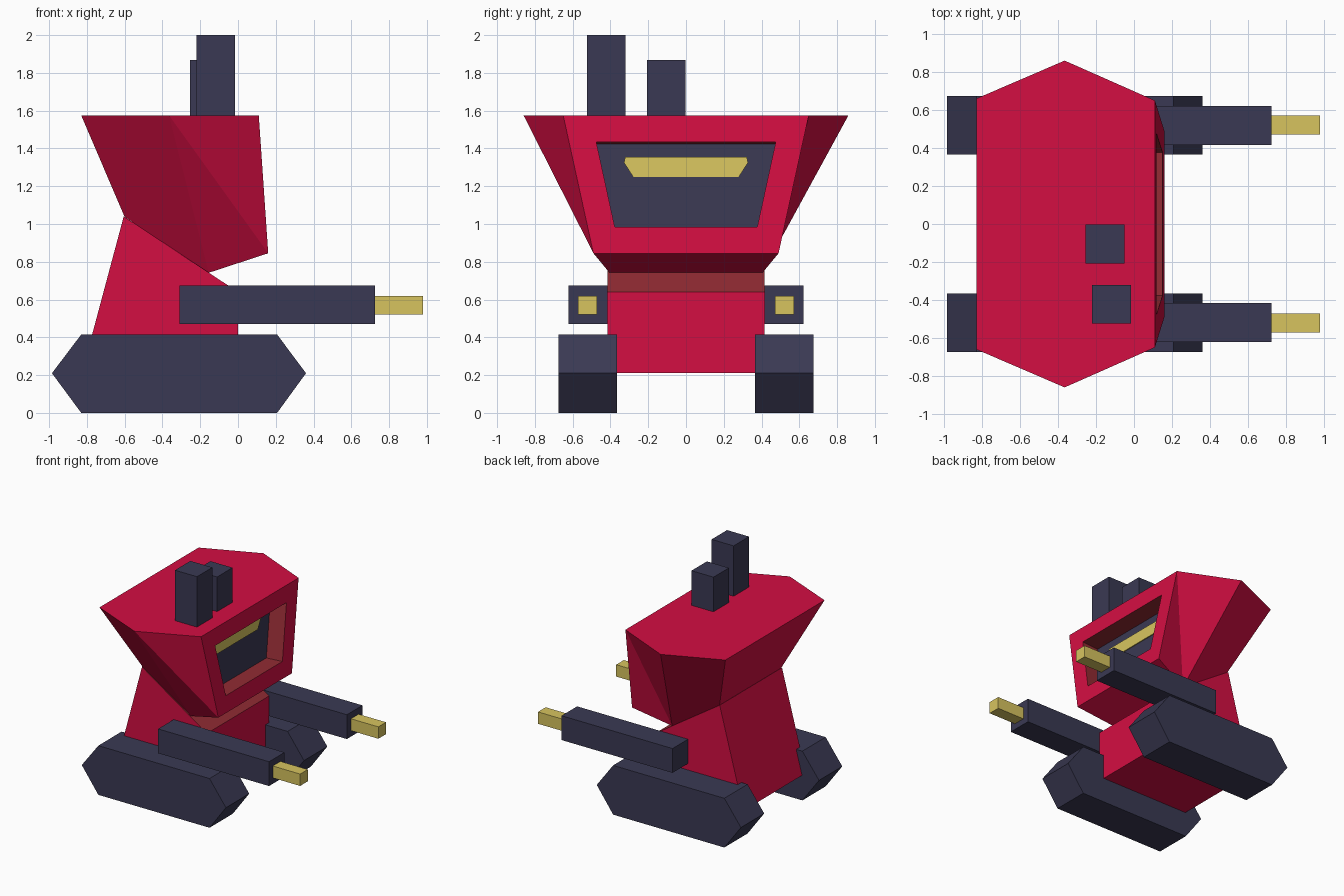
import bpy, bmesh

if "Cube" in bpy.data.objects:
    bpy.data.objects.remove(bpy.data.objects["Cube"])


def material(name, r, g, b):
    lin = [((c / 255 + 0.055) / 1.055) ** 2.4 if c > 10 else c / 255 / 12.92 for c in (r, g, b)]
    m = bpy.data.materials.new(name)
    m.diffuse_color = (*lin, 1)
    m.use_nodes = True
    m.node_tree.nodes["Principled BSDF"].inputs["Base Color"].default_value = m.diffuse_color
    return m


CRIMSON = material("crimson", 212, 14, 66)
NAVY = material("dark_navy", 58, 57, 83)
GOLD = material("gold", 215, 196, 95)
BROWN = material("brown_red", 148, 44, 52)


def finish(name, bm, *mats):
    bmesh.ops.recalc_face_normals(bm, faces=bm.faces[:])
    me = bpy.data.meshes.new(name)
    bm.to_mesh(me)
    bm.free()
    for m in mats:
        me.materials.append(m)
    ob = bpy.data.objects.new(name, me)
    bpy.context.collection.objects.link(ob)
    return ob


def prism(points, offset):
    """Extrude a polygon of 3D points along an offset."""
    bm = bmesh.new()
    f = bm.faces.new([bm.verts.new(p) for p in points])
    ext = bmesh.ops.extrude_face_region(bm, geom=[f], use_keep_orig=True)
    bmesh.ops.translate(bm, vec=offset, verts=[g for g in ext["geom"] if isinstance(g, bmesh.types.BMVert)])
    bmesh.ops.recalc_face_normals(bm, faces=bm.faces[:])
    return bm


def side_profile(name, pts, y0, y1, *mats):
    bm = prism([(x, y0, z) for x, z in pts], (0, y1 - y0, 0))
    return finish(name, bm, *mats)


def box(name, x, y, z, mat):
    pts = [(x[0], z[0]), (x[1], z[0]), (x[1], z[1]), (x[0], z[1])]
    return side_profile(name, pts, y[0], y[1], mat)


# Tracks, arms and gun tips on both sides
TRACK = [(-0.985, 0.21), (-0.83, 0.415), (0.207, 0.415), (0.36, 0.21), (0.207, 0), (-0.83, 0)]
for side, s in (("right", -1), ("left", 1)):
    side_profile(side + "_track", TRACK, s * 0.365, s * 0.675, NAVY)
    box(side + "_arm", (-0.31, 0.725), (s * 0.415, s * 0.622), (0.47, 0.675), NAVY)
    box(side + "_gun_tip", (0.725, 0.98), (s * 0.47, s * 0.572), (0.52, 0.62), GOLD)

# Body wedge with a brown sloped top
body = side_profile("body", [(-0.827, 0.21), (0, 0.21), (0, 0.64), (-0.605, 1.04)],
                    -0.415, 0.415, CRIMSON, BROWN)
for p in body.data.polygons:
    if p.normal.z > 0.5:
        p.material_index = 1

# Head: flared six-sided block with a recessed window in its front
DEPTH = 0.15
TILT = 0.0685


def front(y, z, depth=0.0):
    """Point on the tilted front plane, pushed in by depth."""
    return (0.11 + (1.575 - z) * TILT - depth, y, z - depth * TILT)


bm = bmesh.new()


def pair(x, y, z):
    return [bm.verts.new((x, s * y, z)) for s in (-1, 1)]


back_top, mid_top = pair(-0.83, 0.66, 1.575), pair(-0.365, 0.86, 1.575)
back_low, mid_low = pair(-0.6, 0.41, 1.037), pair(-0.155, 0.405, 0.742)
front_top, front_low = pair(*front(0.65, 1.575)), pair(*front(0.49, 0.845))
WINDOW = [(-0.475, 1.435), (0.475, 1.435), (0.377, 0.985), (-0.377, 0.985)]
rim = [bm.verts.new(front(y, z)) for y, z in WINDOW]
inner = [bm.verts.new(front(y, z, DEPTH)) for y, z in WINDOW]
outer = [front_top[0], front_top[1], front_low[1], front_low[0]]

bm.faces.new([back_top[0], mid_top[0], front_top[0], front_top[1], mid_top[1], back_top[1]])
for a, b in ((back_top, back_low), (back_low, mid_low), (mid_low, front_low)):
    bm.faces.new([a[0], a[1], b[1], b[0]])
for i in (0, 1):
    bm.faces.new([back_top[i], mid_top[i], mid_low[i], back_low[i]])
# the bent side panels fold along opposite diagonals
bm.faces.new([mid_top[0], front_top[0], front_low[0]])
bm.faces.new([mid_top[0], front_low[0], mid_low[0]])
bm.faces.new([mid_top[1], front_top[1], mid_low[1]])
bm.faces.new([front_top[1], front_low[1], mid_low[1]])
for i in range(4):
    j = (i + 1) % 4
    bm.faces.new([outer[i], outer[j], rim[j], rim[i]])
    bm.faces.new([rim[i], rim[j], inner[j], inner[i]]).material_index = 1
bm.faces.new(inner).material_index = 2
finish("head", bm, CRIMSON, BROWN, NAVY)

# Visor strip on the window's back panel
VISOR = [(-0.322, 1.365), (0.322, 1.365), (0.328, 1.335), (0.28, 1.26), (-0.28, 1.26), (-0.328, 1.335)]
bm = prism([front(y, z, DEPTH) for y, z in VISOR], (0.008, 0, 0))
finish("visor", bm, GOLD)

# Exhaust stacks on the roof
box("tall_stack", (-0.22, -0.015), (-0.525, -0.32), (1.57, 2.0), NAVY)
box("short_stack", (-0.255, -0.05), (-0.207, -0.002), (1.57, 1.867), NAVY)
